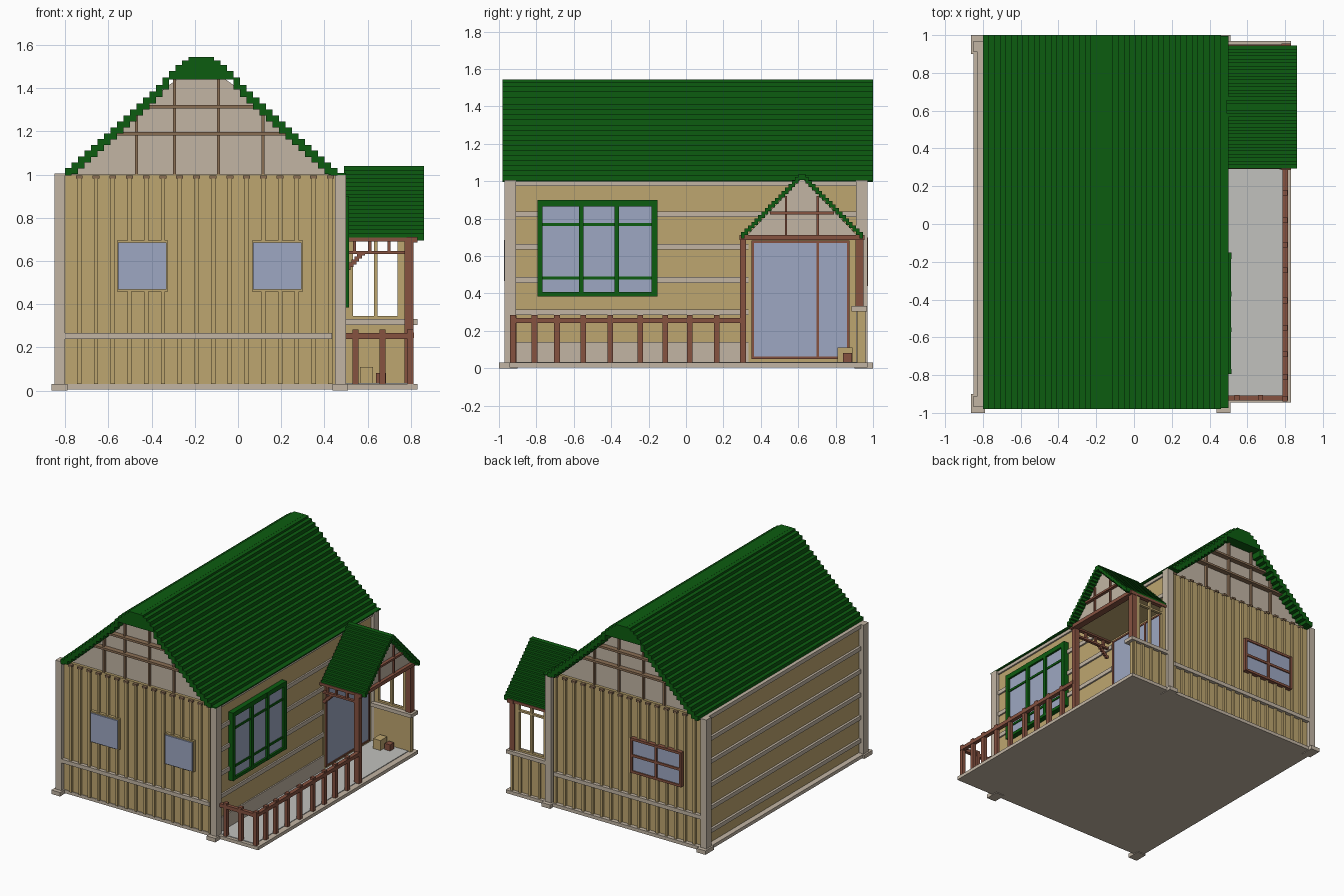
import bpy, bmesh, math
from mathutils import Vector

cube = bpy.data.objects.get("Cube")
if cube:
    bpy.data.objects.remove(cube, do_unlink=True)


def lin(c):
    c /= 255
    return c / 12.92 if c <= 0.04045 else ((c + 0.055) / 1.055) ** 2.4


def material(name, r, g, b):
    m = bpy.data.materials.new(name)
    col = (lin(r), lin(g), lin(b), 1)
    m.diffuse_color = col
    m.use_nodes = True
    m.node_tree.nodes["Principled BSDF"].inputs["Base Color"].default_value = col
    return m


GREEN = material("roof green", 12, 92, 16)
TAUPE = material("taupe trim", 194, 181, 164)
TAN = material("tan boards", 190, 166, 112)
GLASS = material("blue glass", 157, 167, 194)
BROWN = material("red brown wood", 134, 82, 64)
BEAM = material("dull brown beam", 138, 110, 84)
FLOOR = material("pale grey floor", 193, 193, 189)


def finish(name, bm, mat):
    bmesh.ops.recalc_face_normals(bm, faces=bm.faces)
    me = bpy.data.meshes.new(name)
    bm.to_mesh(me)
    bm.free()
    me.materials.append(mat)
    ob = bpy.data.objects.new(name, me)
    bpy.context.collection.objects.link(ob)
    return ob


def boxes(name, mat, items):
    """One object made of boxes (x0, x1, y0, y1, z0, z1)."""
    bm = bmesh.new()
    for x0, x1, y0, y1, z0, z1 in items:
        for v in bmesh.ops.create_cube(bm, size=1)["verts"]:
            v.co = Vector(((x0 + x1) / 2 + v.co.x * (x1 - x0),
                           (y0 + y1) / 2 + v.co.y * (y1 - y0),
                           (z0 + z1) / 2 + v.co.z * (z1 - z0)))
    return finish(name, bm, mat)


def prism(name, mat, a, b):
    """Solid between two matching outlines."""
    bm = bmesh.new()
    va, vb = [bm.verts.new(p) for p in a], [bm.verts.new(p) for p in b]
    bm.faces.new(va)
    bm.faces.new(vb)
    for i in range(len(va)):
        j = (i + 1) % len(va)
        bm.faces.new((va[i], va[j], vb[j], vb[i]))
    return finish(name, bm, mat)


# --- Base and walls
boxes("ground_slab", TAUPE, [(-0.85, 0.83, -0.945, 0.97, 0.005, 0.03)])
boxes("porch_floor", FLOOR, [(0.48, 0.785, -0.92, 0.93, 0.025, 0.035)])
boxes("house_walls", TAN, [(-0.81, 0.475, -0.94, 0.94, 0.03, 1.0)])

posts, feet = [], []
for x in (-0.825, 0.475):
    for s in (-1, 1):
        posts.append((x - 0.025, x + 0.025, s * 0.94 - 0.03, s * 0.94 + 0.03, 0.03, 1.005))
        feet.append((x - 0.038, x + 0.035, s * 0.95 - 0.05, s * 0.95 + 0.05, 0, 0.03))
boxes("corner_posts", TAUPE, posts)
boxes("corner_feet", TAUPE, feet)

# --- Vertical battens, horizontal bands and eave brackets on the end walls
battens, bands, brackets = [], [], []
for s in (-1, 1):
    y0, y1 = sorted((s * 0.935, s * 0.957))
    for i in range(16):
        x = -0.735 + i * 0.0775
        battens.append((x - 0.01, x + 0.01, y0, y1, 0.03, 0.99))
        brackets.append((x - 0.016, x + 0.016, *sorted((s * 0.935, s * 0.962)), 0.982, 0.996))
    bands.append((-0.80, 0.435, *sorted((s * 0.935, s * 0.966)), 0.238, 0.267))
boxes("wall_battens", TAN, battens)
boxes("end_wall_bands", TAUPE, bands)
boxes("eave_brackets", BEAM, brackets)

# --- Horizontal strips on the long walls
LEVELS = [0.30, 0.472, 0.65, 0.823, 0.99]
boxes("left_wall_strips", TAUPE,
      [(-0.828, -0.80, -0.92, 0.92, z - 0.015, z + 0.015) for z in [0.125] + LEVELS])
boxes("right_wall_strips", TAUPE,
      [(0.46, 0.487, -0.92, 0.335 if z < 0.7 else 0.92, z - 0.015, z + 0.015) for z in LEVELS]
      + [(0.46, 0.485, -0.92, 0.335, 0.03, 0.14)])

# --- Main roof: stepped boards either side of the ridge
XC, Y0, Y1 = -0.17, -0.98, 1.0
PROFILE = [(0, 1.545), (0.045, 1.545), (0.075, 1.53), (0.11, 1.505), (0.155, 1.462),
           (0.20, 1.41), (0.41, 1.215), (0.63, 1.018)]


def roof_z(d):
    for (a, za), (b, zb) in zip(PROFILE, PROFILE[1:]):
        if d <= b:
            return za + (zb - za) * (d - a) / (b - a)
    return PROFILE[-1][1]


boards = []
N, W = 21, 0.03
for i in range(N):
    d = i * W
    top = roof_z(d + W * 0.55)
    bottom = 1.44 if d < 0.15 else max(top - 0.055, 0.995)
    for s in (-1, 1):
        x0, x1 = sorted((XC + s * d, XC + s * (d + W)))
        boards.append((x0, x1, Y0, Y1, bottom, top))
boards.append((0.42, 0.50, -0.975, 0.995, 0.998, 1.007))
boxes("main_roof_boards", GREEN, boards)

# --- Attic gables with timber grid
outline = [(-0.61, 1.0), (-0.41, 1.17), (-0.17, 1.40), (-0.10, 1.45),
           (0.10, 1.45), (0.17, 1.40), (0.41, 1.17), (0.61, 1.0)]
prism("attic_gables", TAUPE, [(XC + d, -0.92, z) for d, z in outline],
      [(XC + d, 0.92, z) for d, z in outline])
beams = []
for s in (-1, 1):
    near, far = sorted((s * 0.90, s * 0.958))
    for z, half in ((1.19, 0.39), (1.315, 0.27)):
        beams.append((XC - half, XC + half, near, far, z - 0.008, z + 0.008))
    for x in (-0.47, -0.295, -0.09, 0.115):
        d = abs(x - XC)
        beams.append((x - 0.007, x + 0.007, *sorted((s * 0.90, s * 0.94)), 1.0,
                      min(1.44, roof_z(d) - 0.04)))
boxes("gable_beams", BEAM, beams)

# --- End wall windows
front = [(-0.555, -0.33), (0.07, 0.295)]
boxes("front_window_trim", TAN, [(a - 0.006, b + 0.006, -0.962, -0.93, 0.46, 0.695) for a, b in front])
boxes("front_window_glass", GLASS, [(a, b, -0.972, -0.93, 0.468, 0.685) for a, b in front])
boxes("back_window_glass", GLASS, [(-0.63, -0.22, 0.93, 0.962, 0.45, 0.69)])
boxes("back_window_frame", BROWN,
      [(x - 0.009, x + 0.009, 0.93, 0.972, 0.44, 0.70) for x in (-0.63, -0.425, -0.22)]
      + [(-0.635, -0.215, 0.93, 0.970, z - 0.009, z + 0.009) for z in (0.447, 0.57, 0.693)])

# --- Large green window on the porch side
boxes("side_window_glass", GLASS, [(0.46, 0.498, -0.78, -0.16, 0.40, 0.89)])
frame = [(0.46, 0.515, y - w, y + w, 0.385, 0.90)
         for y, w in ((-0.78, 0.013), (-0.56, 0.013), (-0.37, 0.013), (-0.168, 0.016))]
frame += [(0.46, 0.513, -0.79, -0.155, a, b) for a, b in ((0.385, 0.408), (0.865, 0.90))]
frame += [(0.46, 0.505, -0.78, -0.16, z - 0.008, z + 0.008) for z in (0.482, 0.77)]
boxes("side_window_frame", GREEN, frame)

# --- Glazed door
boxes("door_surround", TAN, [(0.46, 0.483, 0.335, 0.90, 0.035, 0.70)])
boxes("door_glass", GLASS, [(0.46, 0.488, 0.36, 0.865, 0.06, 0.67)])
boxes("door_frame", BROWN,
      [(0.46, 0.494, y - 0.007, y + 0.007, 0.05, 0.68) for y in (0.357, 0.705, 0.868)]
      + [(0.46, 0.493, 0.35, 0.875, z - 0.006, z + 0.006) for z in (0.056, 0.676)])

# --- Porch railing
rail_y = [-0.925, -0.81, -0.69, -0.55, -0.405, -0.245, -0.11, 0.02, 0.165]
rails = [(0.785, 0.815, -0.935, 0.30, 0.243, 0.270), (0.50, 0.81, -0.935, -0.908, 0.240, 0.267)]
rails += [(0.785, 0.812, y - 0.015, y + 0.015, 0.03, 0.285) for y in rail_y]
rails += [(x - 0.014, x + 0.014, -0.934, -0.906, 0.03, 0.283) for x in (0.545, 0.67)]
boxes("porch_railing", BROWN, rails)

# --- Porch posts, lintels and bracket
timber = [(0.77, 0.812, 0.288, 0.322, 0.03, 0.70), (0.77, 0.812, 0.905, 0.95, 0.33, 0.70),
          (0.78, 0.83, 0.285, 0.955, 0.685, 0.712),
          (0.48, 0.83, 0.29, 0.32, 0.690, 0.710), (0.48, 0.83, 0.92, 0.95, 0.690, 0.710),
          (0.50, 0.78, 0.295, 0.317, 0.632, 0.647)]
timber += [(x - 0.007, x + 0.007, 0.297, 0.315, 0.64, 0.70) for x in (0.54, 0.61, 0.70)]
timber += [(0.50 + i * 0.013, 0.522 + i * 0.013, 0.297, 0.315,
            0.558 + i * 0.0135, 0.580 + i * 0.0135) for i in range(6)]
boxes("porch_timber", BROWN, timber)

# --- Porch back: half wall, sill and open window frame
boxes("porch_half_wall", TAN, [(0.49, 0.805, 0.915, 0.945, 0.03, 0.31)]
      + [(x - 0.009, x + 0.009, 0.94, 0.96, 0.03, 0.31) for x in (0.56, 0.64, 0.72, 0.79)])
boxes("porch_sill", TAUPE, [(0.49, 0.83, 0.885, 0.968, 0.305, 0.332)])
boxes("porch_open_frame", TAN,
      [(a, b, 0.918, 0.943, 0.33, 0.695) for a, b in ((0.495, 0.532), (0.629, 0.645), (0.738, 0.772))]
      + [(0.50, 0.772, 0.92, 0.941, a, b) for a, b in ((0.332, 0.345), (0.632, 0.646))])

# --- Porch roof, gable and ceiling
YC, half, steps = 0.62, 0.325, 18
w = half / steps
porch_boards = []
for i in range(steps):
    top = 1.04 - i * (1.04 - 0.728) / (steps - 1)
    for s in (-1, 1):
        porch_boards.append((0.49, 0.862, *sorted((YC + s * i * w, YC + s * (i + 1) * w)),
                             top - 0.034, top))
boxes("porch_roof_boards", GREEN, porch_boards)
tri = [(-0.305, 0.70), (0.305, 0.70), (0, 1.02)]
prism("porch_gable", TAUPE, [(0.785, YC + y, z) for y, z in tri], [(0.805, YC + y, z) for y, z in tri])
boxes("porch_ceiling", TAN, [(0.475, 0.79, 0.315, 0.925, 0.702, 0.712)])
boxes("porch_gable_beams", BROWN,
      [(0.80, 0.828, 0.45, 0.79, 0.823, 0.838)]
      + [(0.80, 0.816, y - 0.006, y + 0.006, 0.71, 0.92) for y in (0.535, 0.705)])

# --- Crates by the door
boxes("tall_crate", TAN, [(0.565, 0.625, 0.81, 0.89, 0.03, 0.11)])
boxes("small_crate", BROWN, [(0.64, 0.685, 0.84, 0.888, 0.03, 0.082)])
